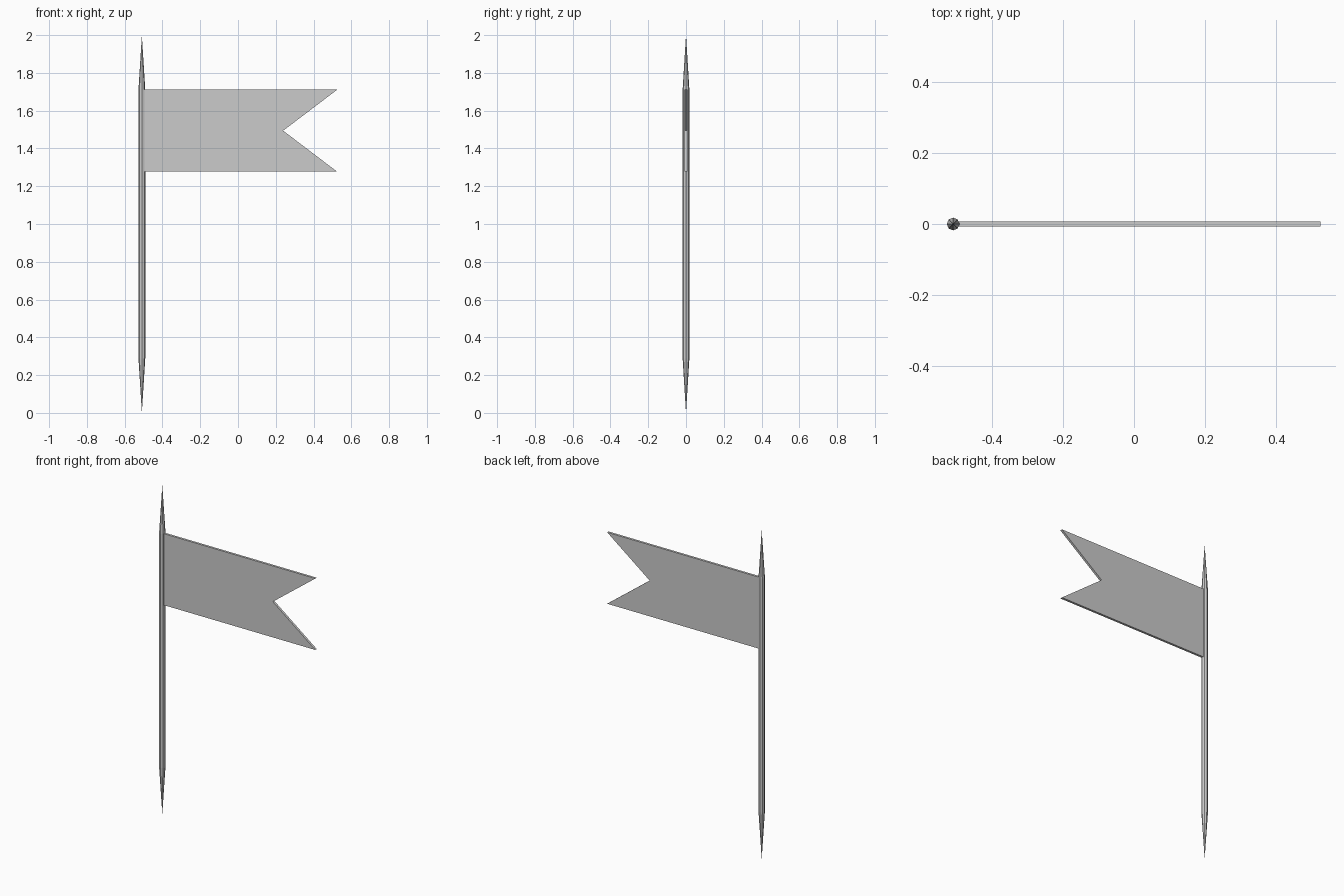
import bpy, bmesh
from math import cos, sin, tau

if "Cube" in bpy.data.objects:
    bpy.data.objects.remove(bpy.data.objects["Cube"])

POLE_X, RADIUS, SIDES = -0.509, 0.018, 8


def make_object(name, bm):
    bmesh.ops.recalc_face_normals(bm, faces=bm.faces)
    mesh = bpy.data.meshes.new(name)
    bm.to_mesh(mesh)
    bm.free()
    obj = bpy.data.objects.new(name, mesh)
    bpy.context.collection.objects.link(obj)
    return obj


# Pole: faceted shaft with a long point at each end
bm = bmesh.new()
lower, upper = [
    [bm.verts.new((POLE_X + RADIUS * cos(tau * i / SIDES),
                   RADIUS * sin(tau * i / SIDES), z)) for i in range(SIDES)]
    for z in (0.289, 1.711)]
foot = bm.verts.new((POLE_X, 0, 0))
tip = bm.verts.new((POLE_X, 0, 2))
for i in range(SIDES):
    j = (i + 1) % SIDES
    bm.faces.new((lower[i], lower[j], upper[j], upper[i]))
    bm.faces.new((lower[j], lower[i], foot))
    bm.faces.new((upper[i], upper[j], tip))
make_object("pole", bm)

# Flag: swallow-tailed outline given an even thickness
bm = bmesh.new()
outline = [(POLE_X + 0.012, 1.277), (0.525, 1.277), (0.239, 1.494),
           (0.525, 1.711), (POLE_X + 0.012, 1.711)]
bm.faces.new([bm.verts.new((x, 0, z)) for x, z in outline])
flag = make_object("flag", bm)
solid = flag.modifiers.new("thickness", 'SOLIDIFY')
solid.thickness = 0.014
solid.offset = 0
